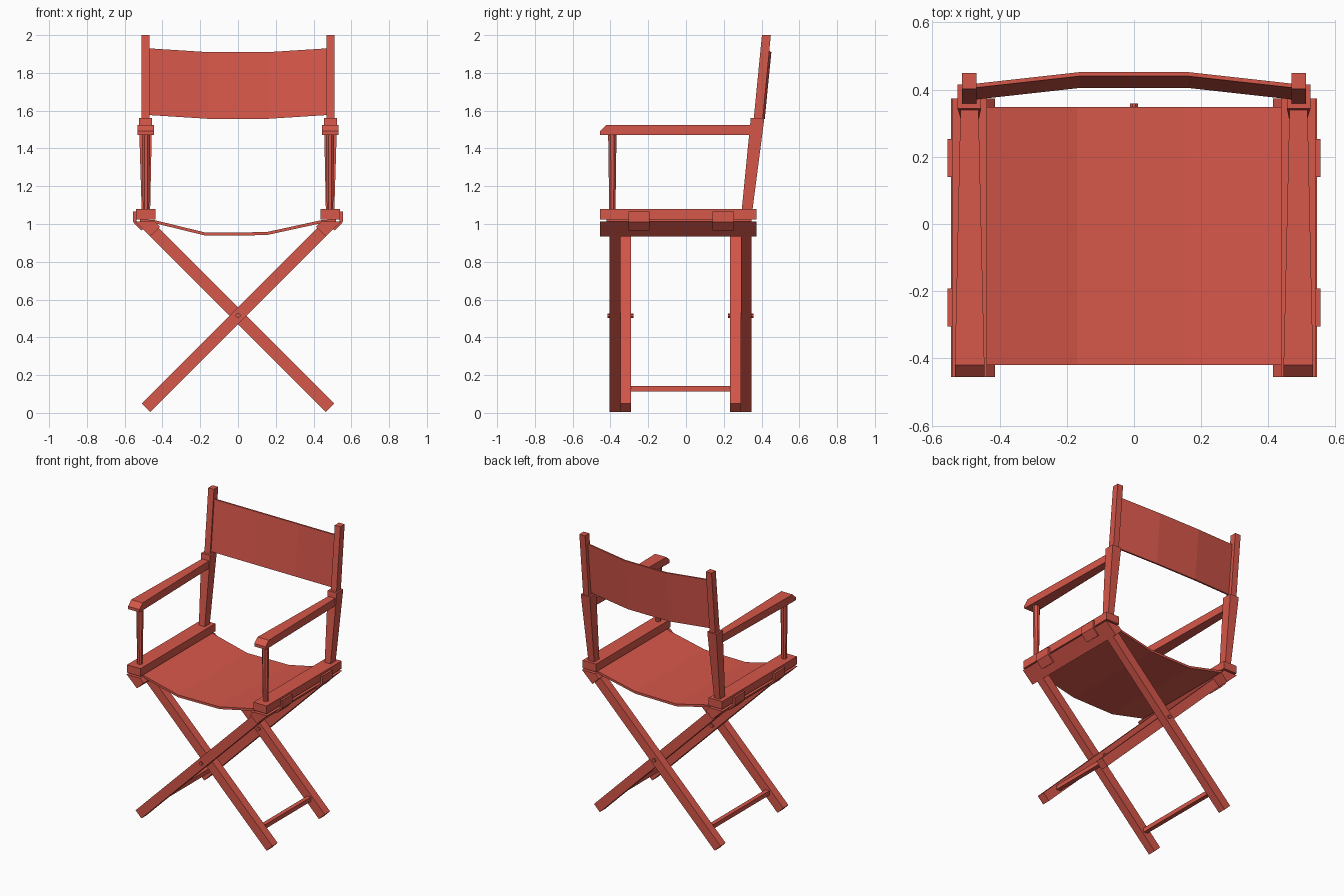
import bpy, bmesh, math

if "Cube" in bpy.data.objects:
    bpy.data.objects.remove(bpy.data.objects["Cube"])

red = bpy.data.materials.new("warm red")
red.diffuse_color = (0.67, 0.095, 0.068, 1)
red.use_nodes = True
red.node_tree.nodes["Principled BSDF"].inputs["Base Color"].default_value = red.diffuse_color


def loft(name, a, b, mirror=False):
    """Solid between two matching rings of 3D points, mirrored in x if asked."""
    s = -1 if mirror else 1
    bm = bmesh.new()
    ra = [bm.verts.new((s * x, y, z)) for x, y, z in a]
    rb = [bm.verts.new((s * x, y, z)) for x, y, z in b]
    n = len(ra)
    bm.faces.new(ra)
    bm.faces.new(rb)
    for i in range(n):
        j = (i + 1) % n
        bm.faces.new((ra[i], ra[j], rb[j], rb[i]))
    bmesh.ops.recalc_face_normals(bm, faces=bm.faces)
    me = bpy.data.meshes.new(name)
    bm.to_mesh(me)
    bm.free()
    me.materials.append(red)
    ob = bpy.data.objects.new(name, me)
    bpy.context.collection.objects.link(ob)
    return ob


def prism(name, profile, y0, y1, mirror=False):
    """Front (x, z) profile pushed along y."""
    return loft(name, [(x, y0, z) for x, z in profile],
                [(x, y1, z) for x, z in profile], mirror)


def rect(x0, x1, y0, y1, z):
    return [(x0, y0, z), (x1, y0, z), (x1, y1, z), (x0, y1, z)]


def circle(r, n):
    return [(r * math.cos(math.tau * (i + .5) / n), r * math.sin(math.tau * (i + .5) / n))
            for i in range(n)]


# crossed legs: outer pair rises to the right, inner pair to the left
LEG = [(-0.51, 0.05), (-0.465, 0.005), (0.483, 0.953), (0.438, 0.998)]
for where, y_right, y_left in (("front", -0.405, -0.348), ("back", 0.29, 0.232)):
    prism(where + "_leg_rising_right", LEG, y_right, y_right + 0.057)
    prism(where + "_leg_rising_left", LEG, y_left, y_left + 0.058, True)
    lo = min(y_right, y_left)
    prism(where + "_pivot_bolt", [(x, 0.515 + z) for x, z in circle(0.013, 8)],
          lo - 0.01, lo + 0.126)

# stretchers between the feet
BAR = [(-0.403, 0.113), (-0.373, 0.113), (-0.373, 0.143), (-0.403, 0.143)]
prism("left_stretcher", BAR, -0.35, 0.292)
prism("right_stretcher", BAR, -0.292, 0.234, True)

for m, side in ((False, "right_"), (True, "left_")):
    # seat rails
    prism(side + "lower_rail", [(0.465, 0.935), (0.545, 1.012), (0.44, 1.012), (0.413, 0.985)],
          -0.455, 0.373, m)
    prism(side + "upper_rail", [(0.437, 1.025), (0.541, 1.025), (0.541, 1.08), (0.437, 1.08)],
          -0.455, 0.373, m)
    # folding hinges
    for i, y in enumerate((-0.305, 0.14)):
        prism(f"{side}hinge_{i + 1}",
              [(0.538, 1.065), (0.555, 1.065), (0.555, 1.01), (0.513, 0.965),
               (0.503, 0.973), (0.538, 1.01)], y, y + 0.113, m)
    # slim arm post
    loft(side + "arm_post", [(0.487 + x, -0.39 + y, 1.075) for x, y in circle(0.018, 8)],
         [(0.487 + x, -0.39 + y, 1.48) for x, y in circle(0.024, 8)], m)
    # armrest, tapering to the back, bevelled at the front tip
    side_shape = [(-0.455, 1.472), (0.36, 1.472), (0.36, 1.525), (-0.42, 1.525), (-0.455, 1.492)]
    loft(side + "armrest",
         [(0.463 if y > 0 else 0.445, y, z) for y, z in side_shape],
         [(0.516 if y > 0 else 0.533, y, z) for y, z in side_shape], m)
    # back post: thick lower part and thin upper part
    loft(side + "lower_back_post", rect(0.465, 0.51, 0.295, 0.352, 1.075),
         rect(0.455, 0.525, 0.343, 0.415, 1.562), m)
    loft(side + "upper_back_post", rect(0.468, 0.512, 0.358, 0.406, 1.55),
         rect(0.468, 0.512, 0.402, 0.449, 2.0), m)

# sagging canvas seat
top = [(-0.52, 1.026), (-0.44, 1.02), (-0.17, 0.954), (0.15, 0.957), (0.44, 1.02), (0.52, 1.026)]
prism("canvas_seat", top + [(x, z - 0.016) for x, z in reversed(top)], -0.42, 0.348)

# canvas back, bowed backwards and leaning with the posts
bow = [(-0.475, 0.0, 0.01), (-0.16, 0.035, 0), (0.16, 0.035, 0), (0.475, 0.0, 0.01)]


def band(y, z):
    front = [(x, y + d, z + 2 * e) for x, d, e in bow]
    return front + [(x, yy + 0.012, zz) for x, yy, zz in reversed(front)]


loft("canvas_back", band(0.37, 1.557), band(0.405, 1.91))
